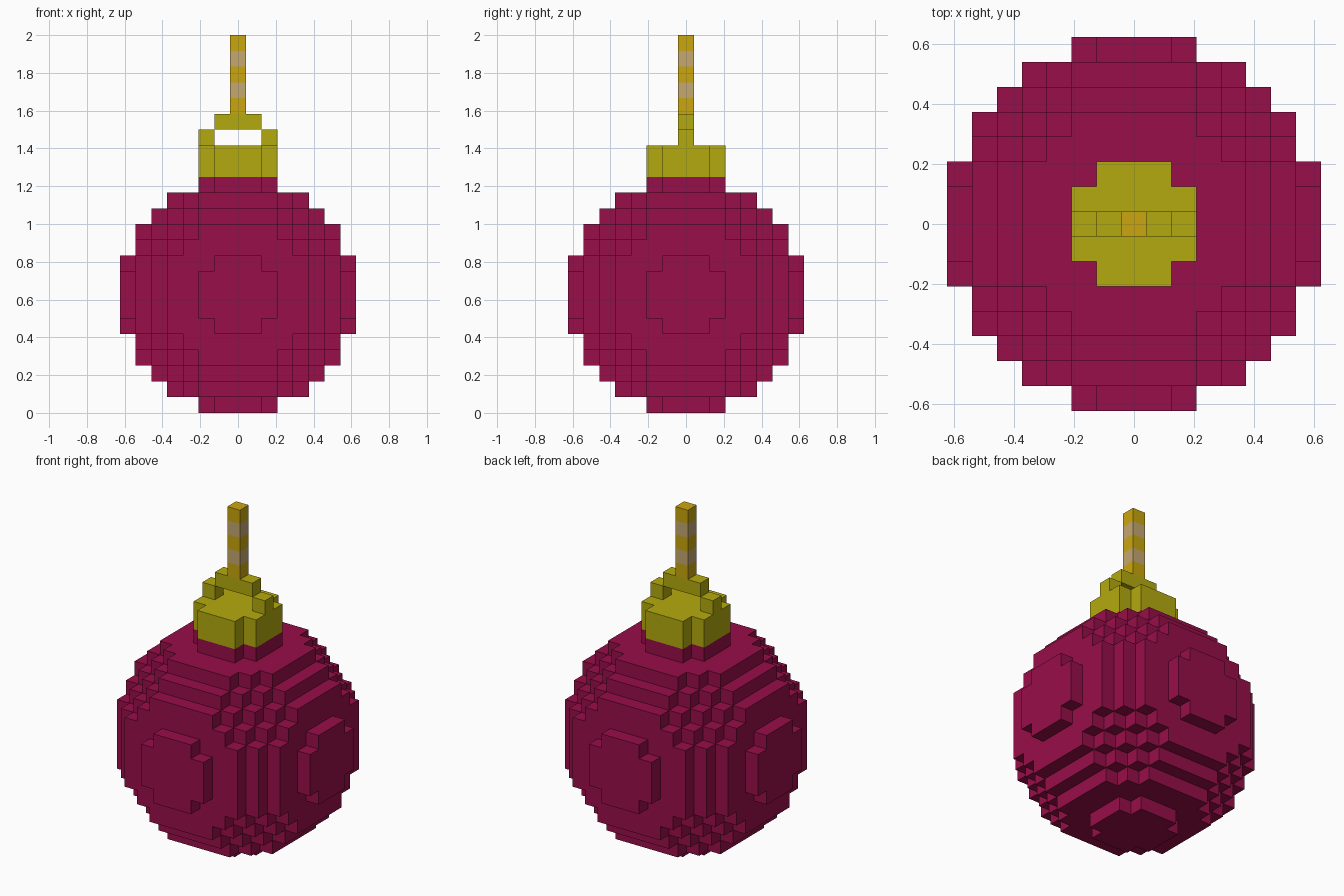
import bpy

if "Cube" in bpy.data.objects:
    bpy.data.objects.remove(bpy.data.objects["Cube"])

U = 1 / 12          # one voxel; the model is 24 voxels tall
MID = 7             # voxel layer of the ball centre


def material(name, rgb):
    def linear(c):
        c /= 255
        return c / 12.92 if c <= 0.04045 else ((c + 0.055) / 1.055) ** 2.4
    m = bpy.data.materials.new(name)
    m.diffuse_color = (*[linear(c) for c in rgb], 1)
    m.use_nodes = True
    m.node_tree.nodes["Principled BSDF"].inputs["Base Color"].default_value = m.diffuse_color
    return m


crimson = material("crimson", (152, 14, 73))
yellow = material("yellow_metal", (180, 170, 14))
gold = material("gold_cord", (202, 166, 14))
tan = material("tan_cord", (197, 168, 112))

# Ball: voxels inside a sphere 15 voxels wide
R = range(-7, 8)
ball = {(x, y, z + MID) for x in R for y in R for z in R
        if x * x + y * y + z * z <= 7.5 ** 2}

# Cap: two layers of a square with its corners cut away
cap = {(x, y, z) for x in range(-2, 3) for y in range(-2, 3)
       for z in (15, 16) if abs(x) + abs(y) < 4}

# Hanging loop: two posts and a bridge
loop = {(-2, 0, 17), (2, 0, 17)} | {(x, 0, 18) for x in (-1, 0, 1)}

# Cord: five voxels in alternating colours
cord = {(0, 0, z) for z in range(19, 24)}

solid = ball | cap | loop | cord


def voxel_object(name, cells, mats, rule=lambda z: 0):
    """Make a mesh from the exposed faces of a set of voxels."""
    index, verts, faces, slots = {}, [], [], []
    for cell in sorted(cells):
        for axis in range(3):
            for side in (-1, 1):
                neighbour = list(cell)
                neighbour[axis] += side
                if tuple(neighbour) in solid:
                    continue
                a, b = (axis + 1) % 3, (axis + 2) % 3
                corners = [(-1, -1), (1, -1), (1, 1), (-1, 1)][::side]
                face = []
                for s, t in corners:
                    p = [2 * c for c in cell]
                    p[axis] += side
                    p[a] += s
                    p[b] += t
                    p = tuple(p)
                    if p not in index:
                        index[p] = len(verts)
                        verts.append((p[0] * U / 2, p[1] * U / 2,
                                      (p[2] + 1) * U / 2))
                    face.append(index[p])
                faces.append(face)
                slots.append(rule(cell[2]))
    mesh = bpy.data.meshes.new(name)
    mesh.from_pydata(verts, [], faces)
    for m in mats:
        mesh.materials.append(m)
    for poly, slot in zip(mesh.polygons, slots):
        poly.material_index = slot
    mesh.update()
    obj = bpy.data.objects.new(name, mesh)
    bpy.context.collection.objects.link(obj)
    return obj


voxel_object("ball", ball, [crimson])
voxel_object("cap", cap, [yellow])
voxel_object("hanging_loop", loop, [yellow])
voxel_object("cord", cord, [gold, tan], lambda z: (z - 19) % 2)
